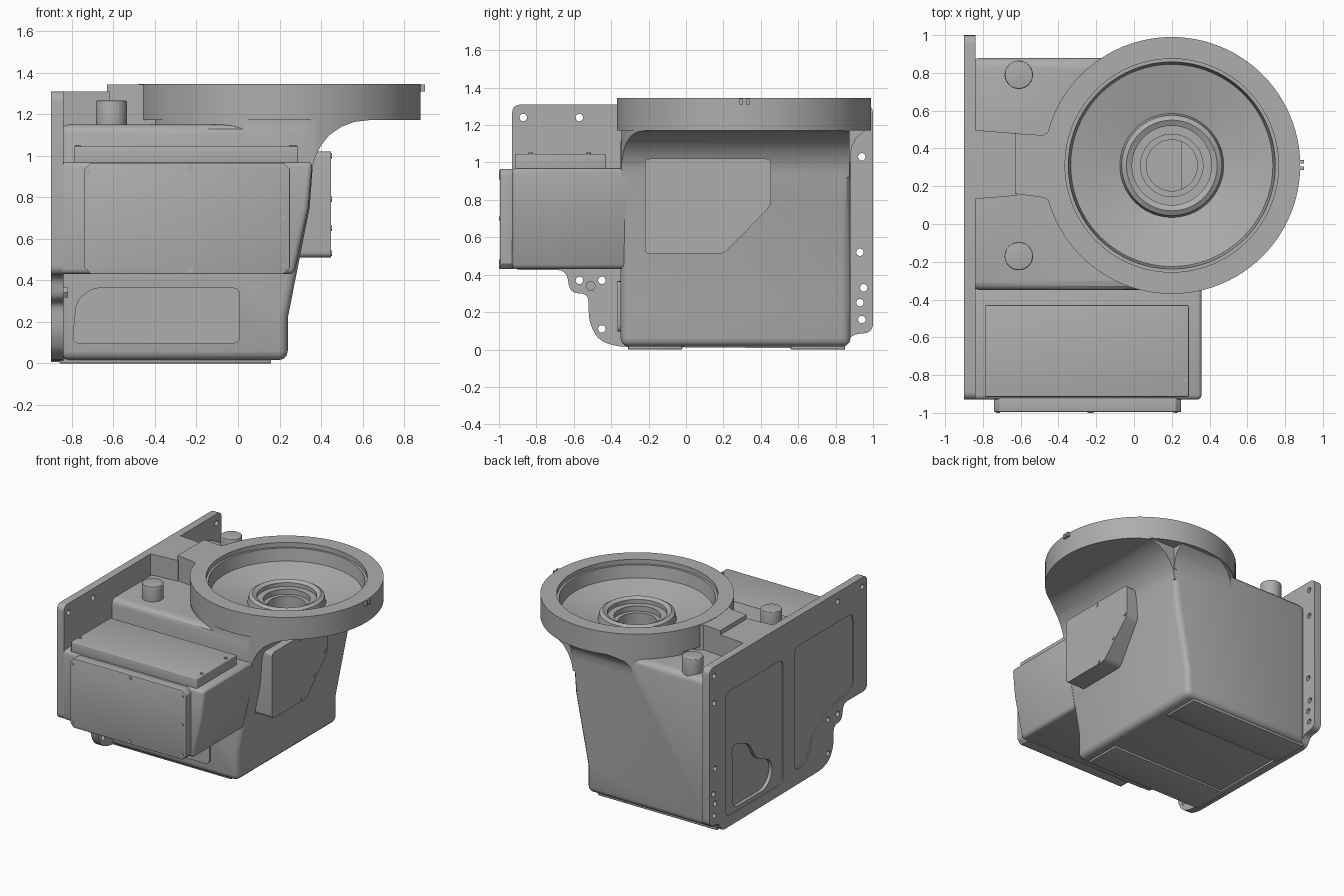
import bpy, bmesh, math
from mathutils import Vector

cube = bpy.data.objects.get("Cube")
if cube:
    bpy.data.objects.remove(cube, do_unlink=True)

grey = bpy.data.materials.new("cast grey")
grey.use_nodes = True
COLOUR = (0.42, 0.42, 0.42, 1)
grey.diffuse_color = COLOUR
grey.node_tree.nodes["Principled BSDF"].inputs["Base Color"].default_value = COLOUR
parts = []


def bake(ob):
    """Replace the mesh with its modified result."""
    deps = bpy.context.evaluated_depsgraph_get()
    mesh = bpy.data.meshes.new_from_object(ob.evaluated_get(deps))
    ob.modifiers.clear()
    ob.data = mesh


def add(name, bm, bevel=0, segments=3):
    bmesh.ops.recalc_face_normals(bm, faces=bm.faces)
    mesh = bpy.data.meshes.new(name)
    bm.to_mesh(mesh)
    bm.free()
    mesh.materials.append(grey)
    ob = bpy.data.objects.new(name, mesh)
    bpy.context.collection.objects.link(ob)
    if bevel:
        mod = ob.modifiers.new("bevel", 'BEVEL')
        mod.width, mod.segments = bevel, segments
        mod.limit_method, mod.angle_limit = 'ANGLE', math.radians(35)
        bake(ob)
    parts.append(ob)
    return ob


def fillet(pts, r, steps=5):
    """Round the corners of a 2D outline."""
    out = []
    for i, p in enumerate(pts):
        p, a, b = Vector(p), Vector(pts[i - 1]), Vector(pts[(i + 1) % len(pts)])
        start = p + (a - p).normalized() * min(r, (a - p).length * 0.48)
        end = p + (b - p).normalized() * min(r, (b - p).length * 0.48)
        for k in range(steps + 1):
            t = k / steps
            out.append(start * (1 - t) ** 2 + p * 2 * t * (1 - t) + end * t * t)
    return out


def prism(name, axis, pts, lo, hi, round_by=0, bevel=0):
    """Extrude an outline along x (y,z), y (x,z) or z (x,y)."""
    pts = fillet(pts, round_by) if round_by else pts
    place = {'x': lambda a, b, c: (c, a, b), 'y': lambda a, b, c: (a, c, b),
             'z': lambda a, b, c: (a, b, c)}[axis]
    bm = bmesh.new()
    face = bm.faces.new([bm.verts.new(place(p[0], p[1], lo)) for p in pts])
    new = bmesh.ops.extrude_face_region(bm, geom=[face])["geom"]
    shift = Vector(place(0, 0, hi - lo))
    bmesh.ops.translate(bm, vec=shift, verts=[v for v in new if isinstance(v, bmesh.types.BMVert)])
    return add(name, bm, bevel)


def rect(a, b, c, d):
    return [(a, c), (b, c), (b, d), (a, d)]


def disc(name, axis, centre, r, lo, hi, n=32, bevel=0):
    pts = [(centre[0] + r * math.cos(math.tau * k / n), centre[1] + r * math.sin(math.tau * k / n))
           for k in range(n)]
    return prism(name, axis, pts, lo, hi, bevel=bevel)


def lathe(name, centre, profile, n=96):
    bm = bmesh.new()
    verts = [bm.verts.new((r, 0, z)) for r, z in profile]
    edges = [bm.edges.new(pair) for pair in zip(verts, verts[1:])]
    bmesh.ops.spin(bm, geom=verts + edges, cent=(0, 0, 0), axis=(0, 0, 1),
                   angle=math.tau, steps=n, use_duplicate=False)
    bmesh.ops.remove_doubles(bm, verts=bm.verts, dist=0.0001)
    bmesh.ops.translate(bm, vec=(*centre, 0), verts=bm.verts)
    return add(name, bm)


def combine(target, other, how):
    mod = target.modifiers.new("combine", 'BOOLEAN')
    mod.operation, mod.solver, mod.object = how, 'EXACT', other
    bake(target)
    parts.remove(other)
    bpy.data.objects.remove(other, do_unlink=True)


AXIS = (0.2, 0.31)

# Main housing with tapering side
housing = prism("housing", 'y', [(-0.86, 0.015), (0.24, 0.015), (0.24, 0.22), (0.345, 0.75),
                                 (0.36, 0.95), (0.36, 1.15), (-0.86, 1.15)], -0.35, 0.88, bevel=0.045)

# Curved flares from the housing out to the round rim
side_flare = prism("side_flare", 'y', [(-0.4, 0.92), (0.355, 0.92), (0.37, 0.99), (0.4, 1.05), (0.44, 1.1),
                                       (0.5, 1.14), (0.56, 1.163), (0.64, 1.172), (0.64, 1.2), (-0.4, 1.2)],
                   -0.345, 0.875)
back_flare = prism("back_flare", 'x', [(0.8, 1.0), (0.878, 1.0), (0.885, 1.08), (0.91, 1.13), (0.96, 1.172),
                                       (0.96, 1.2), (0.8, 1.2)], -0.3, 0.36)
for flare in (side_flare, back_flare):
    combine(flare, disc("flare_limit", 'z', AXIS, 0.676, 0.8, 1.3, 96), 'INTERSECT')
    combine(housing, flare, 'UNION')

# Round rim and the bridge joining it to the flange
combine(housing, disc("rim", 'z', AXIS, 0.68, 1.172, 1.345, 96), 'UNION')
combine(housing, prism("bridge_high", 'z', [(-0.63, 0.16), (-0.48, 0.14), (-0.4, 0.1), (-0.4, 0.52),
                                            (-0.48, 0.47), (-0.63, 0.48)], 1.1, 1.343), 'UNION')
combine(housing, prism("bridge_low", 'z', [(-0.87, 0.13), (-0.62, 0.15), (-0.62, 0.48), (-0.87, 0.5)],
                       1.1, 1.31), 'UNION')

# Bowl, raised hub and stepped bore
bowl = lathe("bowl_cutter", AXIS, [(0, 0.7), (0.135, 0.7), (0.135, 1.13), (0.165, 1.13), (0.165, 1.17),
                                   (0.21, 1.17), (0.21, 1.2), (0.24, 1.215), (0.265, 1.2), (0.275, 1.15),
                                   (0.45, 1.195), (0.535, 1.215), (0.548, 1.31), (0.565, 1.31),
                                   (0.565, 1.4), (0, 1.4)])
combine(housing, bowl, 'DIFFERENCE')

# Rim locating tabs
for y in (0.285, 0.32):
    prism("rim_tab", 'z', rect(0.86, 0.9, y, y + 0.02), 1.31, 1.343)

# Mounting flange with ears, shallow panels and bolt holes
flange = prism("mounting_flange", 'x', [(-0.93, 1.31), (1, 1.31), (1, 0.09), (0.88, 0.08), (0.85, 0.005),
                                        (-0.37, 0.015), (-0.47, 0.05), (-0.52, 0.15), (-0.52, 0.3),
                                        (-0.62, 0.3), (-0.64, 0.425), (-0.93, 0.425)], -0.9, -0.84, 0.05)
panels = [
    (rect(0.1, 0.8, 0.09, 1.05), 0.05, -0.892),
    ([(0.7, 0.12), (0.3, 0.12), (0.22, 0.2), (0.23, 0.32), (0.42, 0.4), (0.5, 0.55), (0.71, 0.62)], 0.06, -0.866),
    ([(-0.04, 1.08), (-0.76, 1.08), (-0.76, 0.5), (-0.5, 0.46), (-0.27, 0.32), (-0.18, 0.13), (-0.04, 0.13)],
     0.06, -0.892)]
for outline, r, depth in panels:
    combine(flange, prism("panel_cutter", 'x', outline, -0.95, depth, r), 'DIFFERENCE')
holes = [(-0.87, 1.24), (-0.57, 1.24), (0.94, 1.24), (0.94, 1.03), (0.93, 0.52), (0.95, 0.33), (0.93, 0.25),
         (0.94, 0.16), (-0.57, 0.37), (-0.45, 0.37), (-0.45, 0.11)]
for spot in holes:
    combine(flange, disc("bolt_cutter", 'x', spot, 0.02, -1, -0.8, 16), 'DIFFERENCE')
disc("ear_pin", 'x', (-0.51, 0.34), 0.028, -0.86, -0.82, 6)

# Filler bosses on the deck
for y in (0.79, -0.17):
    disc("deck_boss", 'z', (-0.61, y), 0.075, 1.1, 1.265, 40, 0.006)

# Front box with its top and front covers
prism("front_box", 'y', [(-0.86, 0.43), (0.27, 0.43), (0.34, 0.75), (0.36, 0.97), (-0.86, 0.97)],
      -0.93, -0.3, bevel=0.025)
prism("top_cover", 'z', rect(-0.79, 0.29, -0.915, -0.43), 0.95, 1.045, bevel=0.006)
prism("front_cover", 'y', [(-0.71, 0.43), (0.22, 0.43), (0.25, 0.46), (0.25, 0.935), (0.22, 0.965),
                           (-0.71, 0.965), (-0.74, 0.935), (-0.74, 0.46)], -0.995, -0.92, bevel=0.004)
for x, z, r in [(-0.23, 0.94, 0.016), (-0.23, 0.45, 0.016), (-0.72, 0.92, 0.01), (-0.72, 0.47, 0.01),
                (0.22, 0.92, 0.01), (0.22, 0.7, 0.01), (0.22, 0.47, 0.01)]:
    disc("front_screw", 'y', (x, z), r, -1.0, -0.99, 12)
for x, y in [(-0.77, -0.83), (0.27, -0.83), (0.26, -0.52)]:
    disc("top_screw", 'z', (x, y), 0.012, 1.04, 1.052, 12)

# Side cover with a cut corner
prism("side_cover", 'x', fillet([(-0.22, 1.02), (0.455, 1.02), (0.455, 0.77), (0.2, 0.51), (-0.22, 0.51)], 0.03),
      0.25, 0.447)
for spot in [(0.12, 1.0), (0.14, 0.53), (0.43, 0.79), (0.3, 0.65)]:
    disc("side_screw", 'x', spot, 0.013, 0.44, 0.452, 12)

# Lower front access panel and base pads
prism("lower_panel", 'y', [(-0.8, 0.095), (0.01, 0.095), (0.01, 0.365), (-0.7, 0.365), (-0.78, 0.3)],
      -0.365, -0.33, 0.04)
for lo, hi in ((-0.31, -0.02), (0.56, 0.85)):
    prism("base_pad", 'z', rect(-0.86, 0.16, lo, hi), 0, 0.03, bevel=0.004)

# Smooth curved surfaces, keep edges crisp
bpy.ops.object.select_all(action='DESELECT')
for ob in parts:
    ob.select_set(True)
bpy.context.view_layer.objects.active = housing
bpy.ops.object.shade_smooth_by_angle(angle=math.radians(30))
